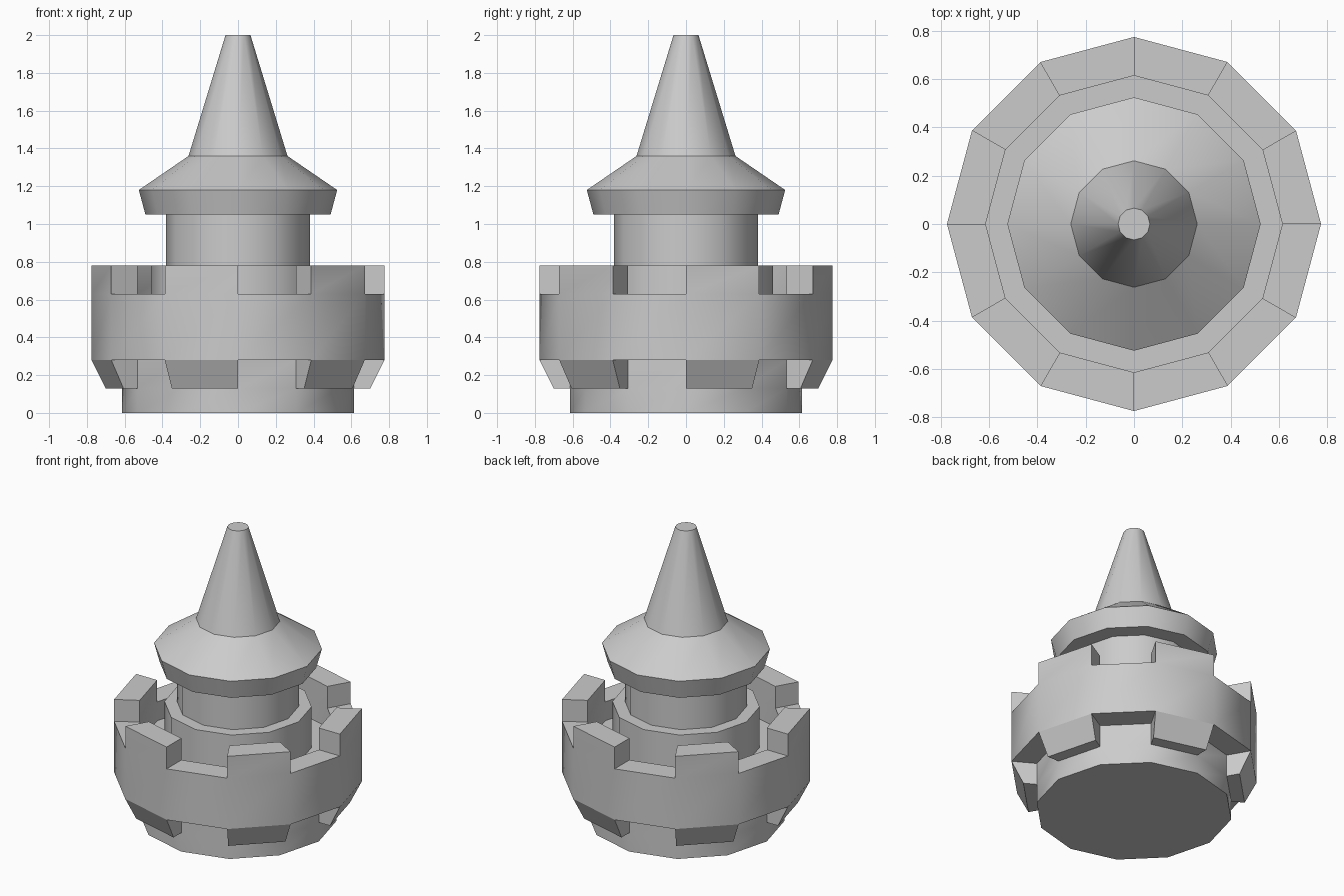
import bpy, bmesh, math

if "Cube" in bpy.data.objects:
    bpy.data.objects.remove(bpy.data.objects["Cube"])

SIDES = 12
# Profiles as (radius, height)
PLAIN = [(0, 0), (.615, 0), (.615, .13), (.615, .28), (.775, .28), (.775, .63),
         (.615, .63), (.615, .5), (.46, .5), (.46, .78), (.38, .78)]
TOOTHED = [(0, 0), (.615, 0), (.615, .13), (.70, .13), (.775, .28), (.775, .63),
           (.775, .78), (.615, .78), (.615, .63), (.615, .5), (.46, .5),
           (.46, .78), (.38, .78)]
# Side walls of the upper and lower teeth
TOOTH_ENDS = [[(.615, .63), (.775, .63), (.775, .78), (.615, .78)],
              [(.615, .13), (.70, .13), (.775, .28), (.615, .28)]]
SPIRE = [(.38, .78), (.38, 1.05), (.49, 1.05), (.525, 1.18), (.262, 1.36),
         (.066, 2), (0, 2)]


def point(bm, rz, step):
    a = math.tau * step / SIDES
    return bm.verts.new((rz[0] * math.cos(a), rz[0] * math.sin(a), rz[1]))


def sweep(bm, profile, step):
    """One wedge of the turned shape."""
    for p, q in zip(profile, profile[1:]):
        corners = [(p, step), (p, step + 1), (q, step + 1), (q, step)]
        if p[0] == 0:
            corners.pop(1)
        elif q[0] == 0:
            corners.pop(2)
        bm.faces.new([point(bm, rz, s) for rz, s in corners])


def finish(bm, name):
    bmesh.ops.remove_doubles(bm, verts=bm.verts, dist=1e-4)
    bmesh.ops.recalc_face_normals(bm, faces=bm.faces)
    for f in bm.faces:
        f.smooth = True
    for e in bm.edges:
        rim = all(abs(v.co.z - .28) < .001 for v in e.verts)
        e.smooth = not rim and e.calc_face_angle(0) < math.radians(35)
    mesh = bpy.data.meshes.new(name)
    bm.to_mesh(mesh)
    bm.free()
    bpy.context.collection.objects.link(bpy.data.objects.new(name, mesh))


# Tower with teeth on every other side
bm = bmesh.new()
for i in range(SIDES):
    sweep(bm, PLAIN if i % 2 else TOOTHED, i)
    for end in TOOTH_ENDS:
        bm.faces.new([point(bm, rz, i) for rz in end])
finish(bm, "battlement_tower")

# Neck, flared roof and pointed spire
bm = bmesh.new()
for i in range(SIDES):
    sweep(bm, SPIRE, i)
finish(bm, "neck_and_spire")
